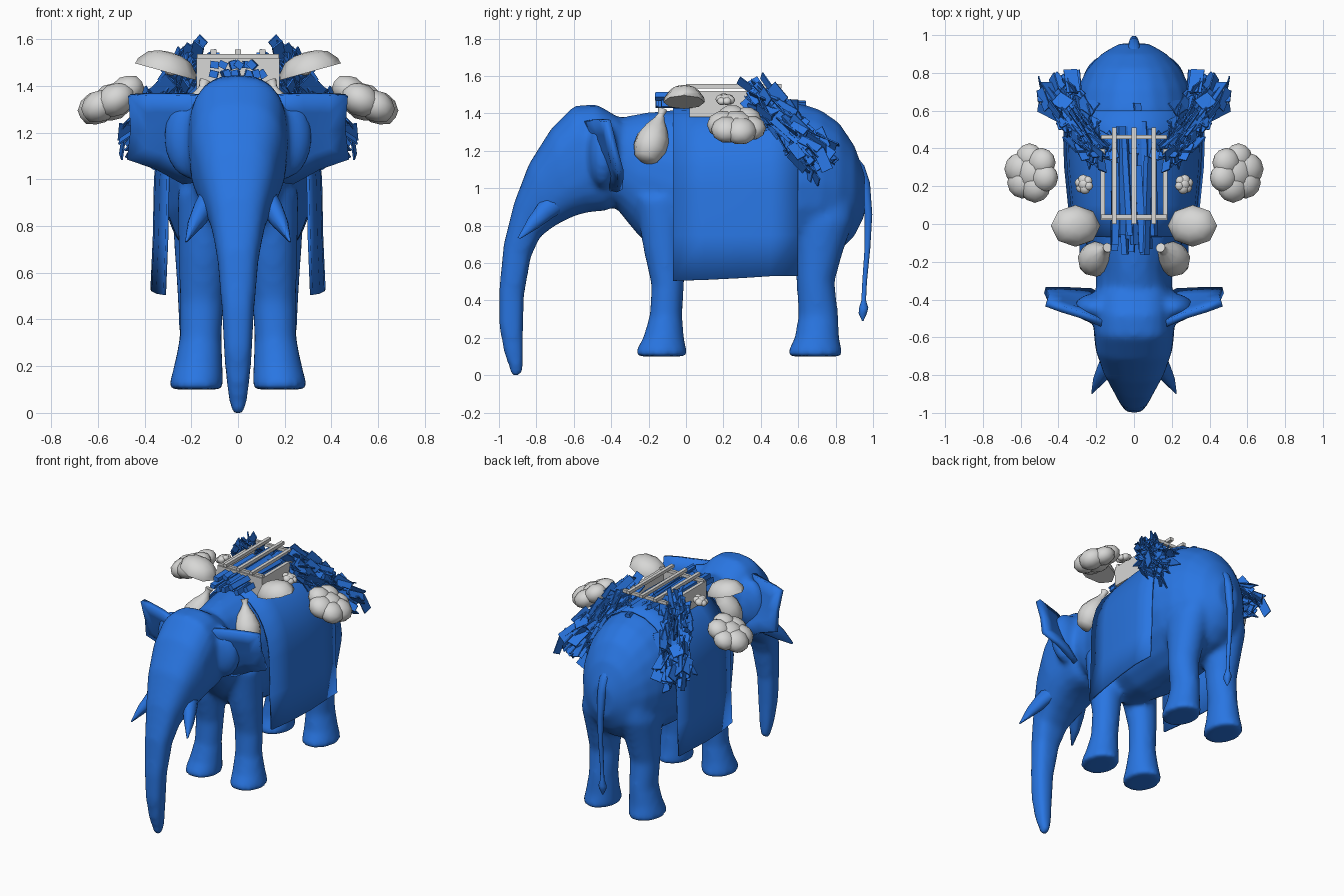
import bpy, bmesh, math, random
from mathutils import Matrix, Vector

random.seed(4)
if "Cube" in bpy.data.objects:
    bpy.data.objects.remove(bpy.data.objects["Cube"])


def material(name, color):
    m = bpy.data.materials.new(name)
    m.use_nodes = True
    m.diffuse_color = color
    m.node_tree.nodes["Principled BSDF"].inputs["Base Color"].default_value = color
    return m


blue = material("blue", (0.022, 0.18, 0.76, 1))
grey = material("light grey", (0.68, 0.68, 0.67, 1))


def finish(name, bm, mat, smooth=None, mirror=False):
    bmesh.ops.recalc_face_normals(bm, faces=bm.faces)
    mesh = bpy.data.meshes.new(name)
    bm.to_mesh(mesh)
    bm.free()
    mesh.materials.append(mat)
    ob = bpy.data.objects.new(name, mesh)
    bpy.context.collection.objects.link(ob)
    if smooth:
        bpy.ops.object.select_all(action="DESELECT")
        ob.select_set(True)
        bpy.context.view_layer.objects.active = ob
        bpy.ops.object.shade_smooth_by_angle(angle=math.radians(smooth))
    if mirror:
        ob.modifiers.new("Mirror", "MIRROR").use_mirror_merge = False
    return ob


def bridge(bm, rings):
    for a, b in zip(rings, rings[1:]):
        n = len(a)
        for i in range(n):
            bm.faces.new((a[i], a[(i + 1) % n], b[(i + 1) % n], b[i]))
    bm.faces.new(rings[0])
    bm.faces.new(rings[-1])


def loft(bm, stations, side=1, n=20, power=1.0):
    """Skin ovals given as (x, front y, front z, back y, back z, half width)."""
    rings = []
    for x, y1, z1, y2, z2, w in stations:
        mid = Vector((x * side, (y1 + y2) / 2, (z1 + z2) / 2))
        half = Vector((0, (y1 - y2) / 2, (z1 - z2) / 2))
        ring = []
        for i in range(n):
            c, s = math.cos(math.tau * i / n), math.sin(math.tau * i / n)
            c, s = (math.copysign(abs(v) ** power, v) for v in (c, s))
            ring.append(bm.verts.new(mid + Vector((c * w, 0, 0)) + half * s))
        rings.append(ring)
    bridge(bm, rings)


def lathe(bm, profile, matrix, n=10):
    bridge(bm, [[bm.verts.new(matrix @ Vector((r * math.cos(math.tau * i / n), r * math.sin(math.tau * i / n), z)))
                 for i in range(n)] for r, z in profile])


def box(bm, center, size, rot=Matrix()):
    bmesh.ops.create_cube(bm, size=1, matrix=Matrix.Translation(center) @ rot @ Matrix.Diagonal((*size, 1)))


# Body, head with trunk, ear roots and legs, fused into one smooth skin
bm = bmesh.new()
loft(bm, [(0, y, top, y, low, w) for y, top, low, w in (
    (-.42, 1.36, .95, .2), (-.25, 1.40, .74, .205), (-.08, 1.42, .6, .26), (.15, 1.42, .57, .32),
    (.4, 1.45, .58, .335), (.6, 1.46, .6, .33), (.72, 1.42, .62, .3), (.82, 1.35, .66, .25),
    (.9, 1.23, .74, .175), (.955, 1.08, .85, .08))])
loft(bm, [(0, *s) for s in (
    (-.36, 1.38, -.34, .95, .19), (-.48, 1.45, -.42, .88, .205), (-.6, 1.44, -.53, .87, .215),
    (-.72, 1.32, -.60, .85, .205), (-.84, 1.13, -.70, .80, .165), (-.92, .92, -.78, .74, .12),
    (-.975, .7, -.83, .63, .09), (-1.0, .45, -.865, .43, .07), (-1.0, .27, -.87, .24, .06),
    (-.975, .13, -.87, .12, .05), (-.93, -.012, -.87, .01, .03))], power=.75)
FRONT_LEG = ((.14, -.27, .95, .0, .95, .12), (.145, -.23, .68, .0, .68, .11), (.155, -.185, .48, -.01, .48, .095),
             (.16, -.195, .32, -.02, .32, .09), (.17, -.23, .2, -.01, .2, .105),
             (.178, -.27, .13, .005, .13, .115), (.178, -.27, .1, .005, .1, .115))
BACK_LEG = ((.09, .55, 1.1, .87, 1.1, .09), (.115, .55, .97, .91, .97, .13), (.145, .55, .82, .895, .82, .135),
            (.155, .58, .66, .84, .66, .115), (.16, .59, .5, .795, .5, .1), (.16, .6, .32, .815, .32, .09),
            (.17, .58, .2, .82, .2, .105), (.178, .545, .13, .835, .13, .115), (.178, .545, .1, .835, .1, .115))
for side in (1, -1):
    for leg in (FRONT_LEG, BACK_LEG):
        loft(bm, leg, side)
    bmesh.ops.create_uvsphere(bm, u_segments=16, v_segments=10, radius=1,
                              matrix=Matrix.Translation((side * .2, -.445, 1.18)) @ Matrix.Diagonal((.12, .08, .18, 1)))
body = finish("elephant_body", bm, blue)
remesh = body.modifiers.new("Remesh", "REMESH")
remesh.mode, remesh.voxel_size, remesh.use_smooth_shade = "VOXEL", .018, True
soften = body.modifiers.new("Smooth", "SMOOTH")
soften.factor, soften.iterations = .5, 10

# Ears: fans with the lower edge swept back and the top edge forward
bm = bmesh.new()
rim = [bm.verts.new(p) for p in (
    (.14, -.54, 1.36), (.27, -.485, 1.365), (.385, -.45, 1.365), (.465, -.42, 1.36), (.455, -.385, 1.22),
    (.472, -.35, 1.09), (.35, -.35, 1.05), (.23, -.355, .985), (.12, -.42, 1.0), (.12, -.52, 1.2))]
inner = [bm.verts.new(Vector((.29, -.43, 1.2)).lerp(v.co, .55)) for v in rim]
for i in range(len(rim)):
    j = (i + 1) % len(rim)
    bm.faces.new((rim[i], rim[j], inner[j], inner[i]))
bm.faces.new(inner)
ears = finish("ears", bm, blue, 60, True)
shell = ears.modifiers.new("Solidify", "SOLIDIFY")
shell.thickness, shell.offset = .035, 0

# Tusks and tail
bm = bmesh.new()
loft(bm, ((.1, -.73, .99, -.64, .88, .06), (.14, -.79, .92, -.71, .84, .052),
          (.18, -.845, .84, -.79, .785, .036), (.222, -.9, .735, -.885, .73, .004)), n=10)
finish("tusks", bm, blue, 60, True)
bm = bmesh.new()
loft(bm, [(0, y - r, z, y + r, z, r) for y, z, r in (
    (.86, 1.2, .03), (.92, 1.12, .035), (.955, 1.03, .03), (.975, .86, .022), (.97, .68, .016), (.955, .5, .013),
    (.95, .4, .013), (.95, .36, .026), (.945, .33, .023), (.945, .29, .004))], n=10)
finish("tail", bm, blue, 60)

# Saddle cloth draped over the back
bm = bmesh.new()
rows = []
for y, w, top, low in ((-.07, .305, 1.43, .505), (.1, .335, 1.435, .51), (.3, .355, 1.455, .52),
                       (.45, .36, 1.47, .53), (.6, .355, 1.475, .53)):
    half = [(w + .015, low), (w + .005, .75)]
    half += [(w * math.cos(math.radians(a)), 1 + (top - 1) * math.sin(math.radians(a))) for a in range(0, 90, 15)]
    line = half + [(0, top)] + [(-x, z) for x, z in reversed(half)]
    rows.append([bm.verts.new((x, y, z)) for x, z in line])
for a, b in zip(rows, rows[1:]):
    for i in range(len(a) - 1):
        bm.faces.new((a[i], a[i + 1], b[i + 1], b[i]))
cloth = finish("saddle_cloth", bm, blue, 40)
cloth.modifiers.new("Solidify", "SOLIDIFY").thickness = .012

# Carrying rack on the back
bm = bmesh.new()
for x in (-.105, 0, .105):
    box(bm, (x, .255, 1.545), (.024, .51, .022))
for y in (.04, .46):
    box(bm, (0, y, 1.525), (.35, .02, .022))
for x in (-.165, .165):
    box(bm, (x, .22, 1.45), (.025, .4, .14))
box(bm, (0, .03, 1.45), (.35, .02, .14))
finish("carrying_rack", bm, grey)

# Firewood lying lengthwise in the rack, the upper layer shorter
bm = bmesh.new()
for i in range(13):
    x, layer = -.1 + .2 * (i % 7) / 6, i // 7
    start, length = random.uniform(-.17, -.05), random.uniform(.55, .75) - .15 * layer
    turn = Matrix.Rotation(random.uniform(-.08, .08), 4, "Z") @ Matrix.Rotation(random.uniform(0, 1.5), 4, "Y")
    box(bm, (x, start + length / 2, 1.45 + .04 * layer), (.036, length, .03), turn)
finish("firewood", bm, blue)

# Sheaves of leaves hanging over the hips, widening downward
bm = bmesh.new()
head, foot = Vector((.19, .39, 1.5)), Vector((.395, .7, 1.165))
axis = (foot - head).normalized()
for i in range(230):
    t = random.random()
    off = Vector([random.gauss(0, 1) for _ in range(3)]).normalized() * random.uniform(.02, .085 + .045 * t)
    aim = axis + Vector([random.uniform(-.35, .35) for _ in range(3)])
    rot = aim.to_track_quat("Y", "Z").to_matrix().to_4x4() @ Matrix.Rotation(random.uniform(0, 3), 4, "Y")
    box(bm, head.lerp(foot, t) + off, (random.uniform(.04, .08), random.uniform(.09, .15), .007), rot)
finish("leaf_sheaves", bm, blue, mirror=True)

# Shallow bowls turned upside down
bm = bmesh.new()
lathe(bm, ((.135, 0), (.13, .025), (.095, .065), (.05, .082), (.01, .086)),
      Matrix.Translation((.31, -.01, 1.46)) @ Matrix.Rotation(-.27, 4, "Y") @ Matrix.Diagonal((1, .82, 1, 1)), 8)
finish("bowls", bm, grey, 50, True)

# Jugs hung on the shoulders
bm = bmesh.new()
base, mouth = Vector((.235, -.215, 1.15)), Vector((.14, -.125, 1.42))
lathe(bm, ((.03, -.01), (.065, .01), (.09, .07), (.088, .13), (.062, .19), (.03, .24), (.018, .27), (.026, .3)),
      Matrix.Translation(base) @ (mouth - base).to_track_quat("Z", "Y").to_matrix().to_4x4())
finish("jugs", bm, grey, 50, True)


# Lobed sacks and small blossoms: uneven overlapping lobes round a core
def lobes(name, center, radius, tilt):
    b = bmesh.new()
    frame = Matrix.Translation(center) @ Matrix.Rotation(tilt, 4, "Y")
    for i in range(7):
        a = math.tau * i / 6 + .3
        size = radius * (.62 if i == 6 else random.uniform(.46, .58))
        reach = 0 if i == 6 else radius - size
        place = Matrix.Translation((reach * math.cos(a), reach * math.sin(a), radius * random.uniform(-.06, .06)))
        bmesh.ops.create_icosphere(b, subdivisions=2, radius=size,
                                   matrix=frame @ place @ Matrix.Diagonal((1, 1, .8, 1)))
    finish(name, b, grey, 60, True)


lobes("lobed_sacks", (.54, .27, 1.335), .16, .52)
lobes("blossoms", (.265, .21, 1.475), .053, .4)
